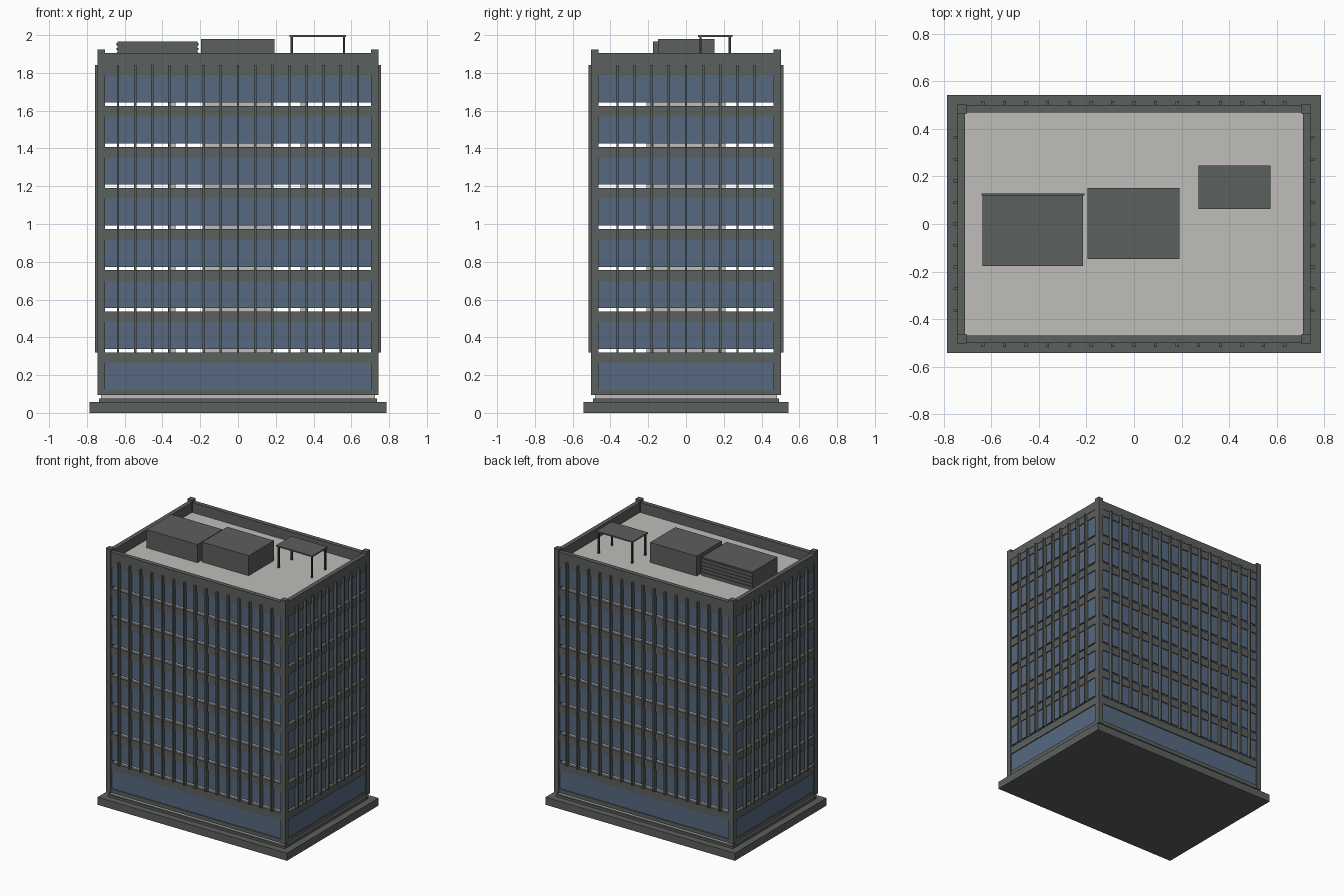
import bpy
import bmesh
from mathutils import Vector

cube = bpy.data.objects.get("Cube")
if cube:
    bpy.data.objects.remove(cube, do_unlink=True)


def material(name, rgb):
    m = bpy.data.materials.new(name)
    m.use_nodes = True
    m.diffuse_color = (*rgb, 1)
    m.node_tree.nodes["Principled BSDF"].inputs["Base Color"].default_value = (*rgb, 1)
    return m


GREY = material("concrete grey", (0.105, 0.115, 0.112))
GLASS = material("window blue", (0.093, 0.144, 0.216))
PALE = material("pale floor", (0.527, 0.509, 0.479))
DARK = material("dark metal", (0.035, 0.04, 0.038))


def build(name, boxes, mat):
    """One object from boxes given as (x0, x1, y0, y1, z0, z1)."""
    bm = bmesh.new()
    for x0, x1, y0, y1, z0, z1 in boxes:
        lo, hi = Vector((x0, y0, z0)), Vector((x1, y1, z1))
        for v in bmesh.ops.create_cube(bm, size=1)["verts"]:
            v.co = (lo + hi) / 2 + v.co * (hi - lo)
    mesh = bpy.data.meshes.new(name)
    bm.to_mesh(mesh)
    bm.free()
    mesh.materials.append(mat)
    ob = bpy.data.objects.new(name, mesh)
    bpy.context.collection.objects.link(ob)
    return ob


def block(hx, hy, z0, z1):
    return (-hx, hx, -hy, hy, z0, z1)


W, D = 0.745, 0.503        # outer half width and depth of the tower
COL = 0.04                 # corner column size
FLOOR, STEP = 0.32, 0.2176  # first upper floor and storey height
levels = [FLOOR + STEP * i for i in range(7)]


def ring(z0, z1, inset, thick):
    """Four wall panels between the corner columns."""
    x, y = W - COL, D - COL
    ox, oy = W - inset, D - inset
    return [(-x, x, -oy, thick - oy, z0, z1), (-x, x, oy - thick, oy, z0, z1),
            (-ox, thick - ox, -y, y, z0, z1), (ox - thick, ox, -y, y, z0, z1)]


# Base
build("base_slab", [block(0.787, 0.543, 0, 0.057)], GREY)
build("base_step", [block(0.735, 0.493, 0.057, 0.075)], GREY)
build("ground_floor", [block(0.725, 0.483, 0.075, 0.097)], PALE)

# Corner columns
build("corner_columns",
      [(min(s * W, s * (W - COL)), max(s * W, s * (W - COL)),
        min(t * D, t * (D - COL)), max(t * D, t * (D - COL)), 0.095, 1.925)
       for s in (-1, 1) for t in (-1, 1)], GREY)

# Horizontal bands and parapet
bands = ring(0.095, 0.125, 0.005, 0.03)
for z in levels + [FLOOR + 7 * STEP]:
    bands += ring(z - 0.056, z, 0.005, 0.03)
build("spandrel_bands", bands, GREY)
build("parapet", ring(1.84, 1.905, 0.002, 0.033), GREY)

# Glazing, with an open slot below each upper pane
panes = ring(0.125, 0.264, 0.012, 0.01)
for z in levels:
    panes += ring(z + 0.018, z + STEP - 0.055, 0.012, 0.01)
build("window_panes", panes, GLASS)

# Vertical fins
fins = []
for i in range(-7, 8):
    x = i * 0.0907
    for y0, y1 in ((-0.517, -0.49), (0.49, 0.517)):
        fins.append((x - 0.006, x + 0.006, y0, y1, FLOOR, 1.843))
for i in range(-4, 5):
    y = i * 0.0907
    for x0, x1 in ((-0.758, -0.732), (0.732, 0.758)):
        fins.append((x0, x1, y - 0.006, y + 0.006, FLOOR, 1.843))
build("facade_fins", fins, GREY)

# Interior floors, core and roof deck
build("floor_slabs", [block(0.715, 0.473, z - 0.03, z - 0.002) for z in levels], PALE)
build("service_core", [block(0.18, 0.21, 0.097, 1.81)], PALE)
build("interior_columns",
      [(s * 0.35 - 0.02, s * 0.35 + 0.02, t * 0.19 - 0.02, t * 0.19 + 0.02, 0.097, 1.81)
       for s in (-1, 1) for t in (-1, 1)], PALE)
build("roof_deck", [block(0.712, 0.47, 1.805, 1.83)], PALE)

# Rooftop plant
build("plant_unit", [(-0.637, -0.214, -0.176, 0.122, 1.83, 1.967)], GREY)
build("plant_louvres",
      [(-0.642, -0.209, 0.12, 0.128, 1.845 + 0.025 * i, 1.858 + 0.025 * i)
       for i in range(5)], GREY)
build("lift_housing", [(-0.195, 0.192, -0.147, 0.152, 1.83, 1.98)], GREY)

# Rooftop canopy
build("canopy_roof", [(0.272, 0.573, 0.064, 0.245, 1.99, 2.0)], GREY)
build("canopy_posts",
      [(x - 0.006, x + 0.006, y - 0.006, y + 0.006, 1.83, 1.99)
       for x in (0.284, 0.561) for y in (0.077, 0.232)], DARK)
